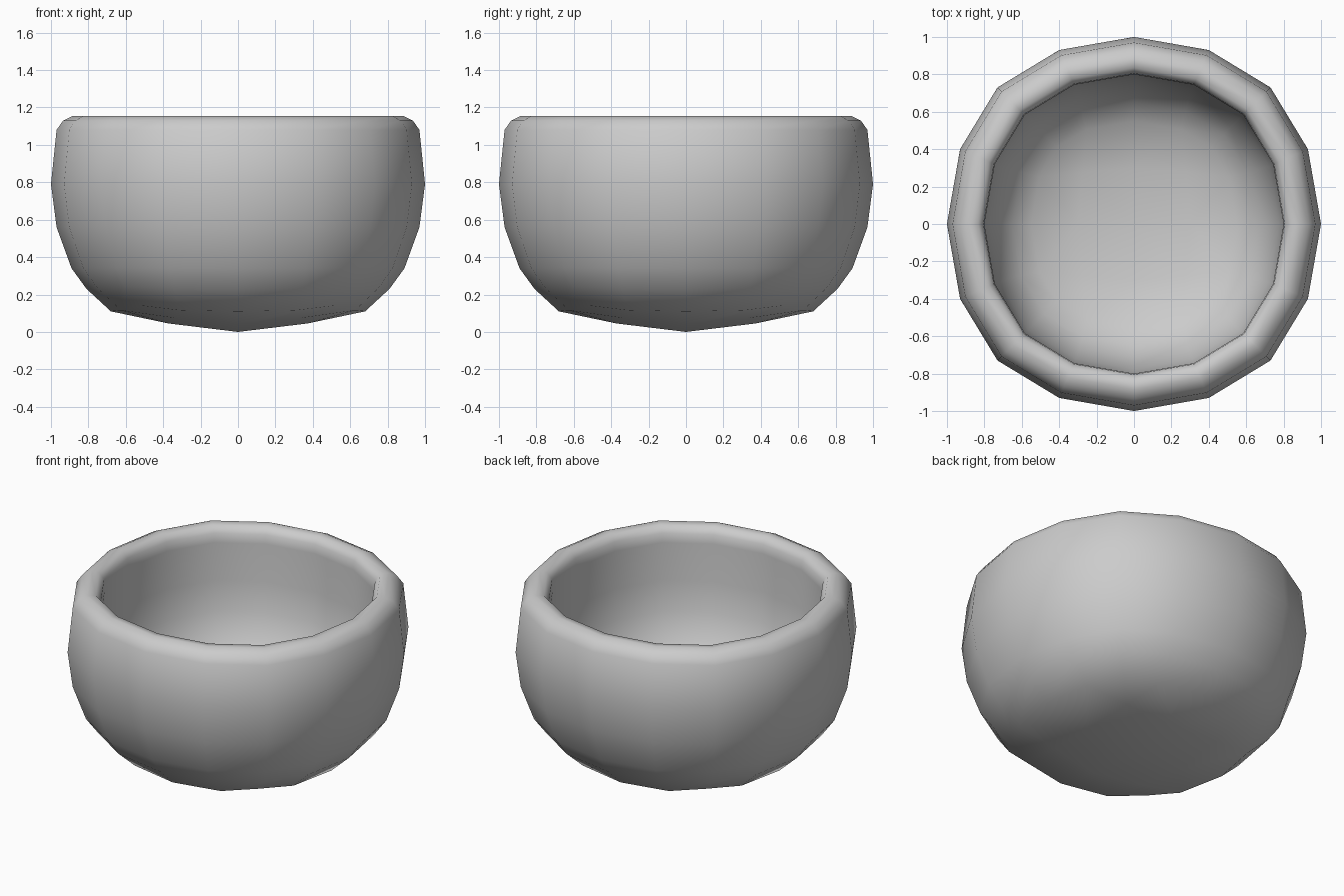
import bpy, bmesh

if "Cube" in bpy.data.objects:
    bpy.data.objects.remove(bpy.data.objects["Cube"])

bm = bmesh.new()

def add_ring(r, z, k):
    # 16-sided ring; k lifts the corners near the base
    a, b, c = r * (.93 - .01 * k), r * (.4 + .06 * k), r * (.73 + .02 * k)
    x, y, lift = [r, a, c, b], [0, b, c, a], [0, .006, .03, .006]
    verts = []
    for q in range(4):
        for i in range(4):
            px, py = x[i], y[i]
            for _ in range(q):
                px, py = -py, px
            verts.append(bm.verts.new((px, py, z + lift[i] * k)))
    return verts

def fill_patch(ring, r, z0, z1, z2):
    # 4x4 quad patch closing a ring
    c = bm.verts.new((0, 0, z0))
    mid = []
    for dx, dy in ((1, 0), (1, 1), (0, 1), (-1, 1), (-1, 0), (-1, -1), (0, -1), (1, -1)):
        s = .92 if dx and dy else 1
        mid.append(bm.verts.new((dx * r * s, dy * r * s, z2 if dx and dy else z1)))
    for q in range(4):
        e, k, n = mid[2 * q], mid[2 * q + 1], mid[(2 * q + 2) % 8]
        o = [ring[(4 * q + i) % 16] for i in range(5)]
        for f in ((c, e, k, n), (e, o[0], o[1], k), (k, o[1], o[2], o[3]), (n, k, o[3], o[4])):
            bm.faces.new(f)

# radius, height, corner lift: outer wall, rounded rim, inner wall
profile = [(.68, .11, 1), (.81, .23, .4), (.89, .34, .1), (.97, .56, 0), (1, .79, 0),
           (.97, 1.08, 0), (.935, 1.13, 0), (.885, 1.155, 0), (.835, 1.15, 0), (.805, 1.11, 0),
           (.80, 1.05, 0), (.80, .8, 0), (.775, .61, 0), (.715, .44, .1), (.65, .36, .4),
           (.55, .275, 1)]
rings = [add_ring(*p) for p in profile]
for lo, hi in zip(rings, rings[1:]):
    for i in range(16):
        j = (i + 1) % 16
        bm.faces.new((lo[i], lo[j], hi[j], hi[i]))
fill_patch(rings[0], .37, 0, .045, .075)
fill_patch(rings[-1], .3, .20, .222, .245)

bmesh.ops.recalc_face_normals(bm, faces=bm.faces)
for f in bm.faces:
    f.smooth = True
mesh = bpy.data.meshes.new("bowl")
bm.to_mesh(mesh)
bm.free()
bpy.context.collection.objects.link(bpy.data.objects.new("bowl", mesh))
